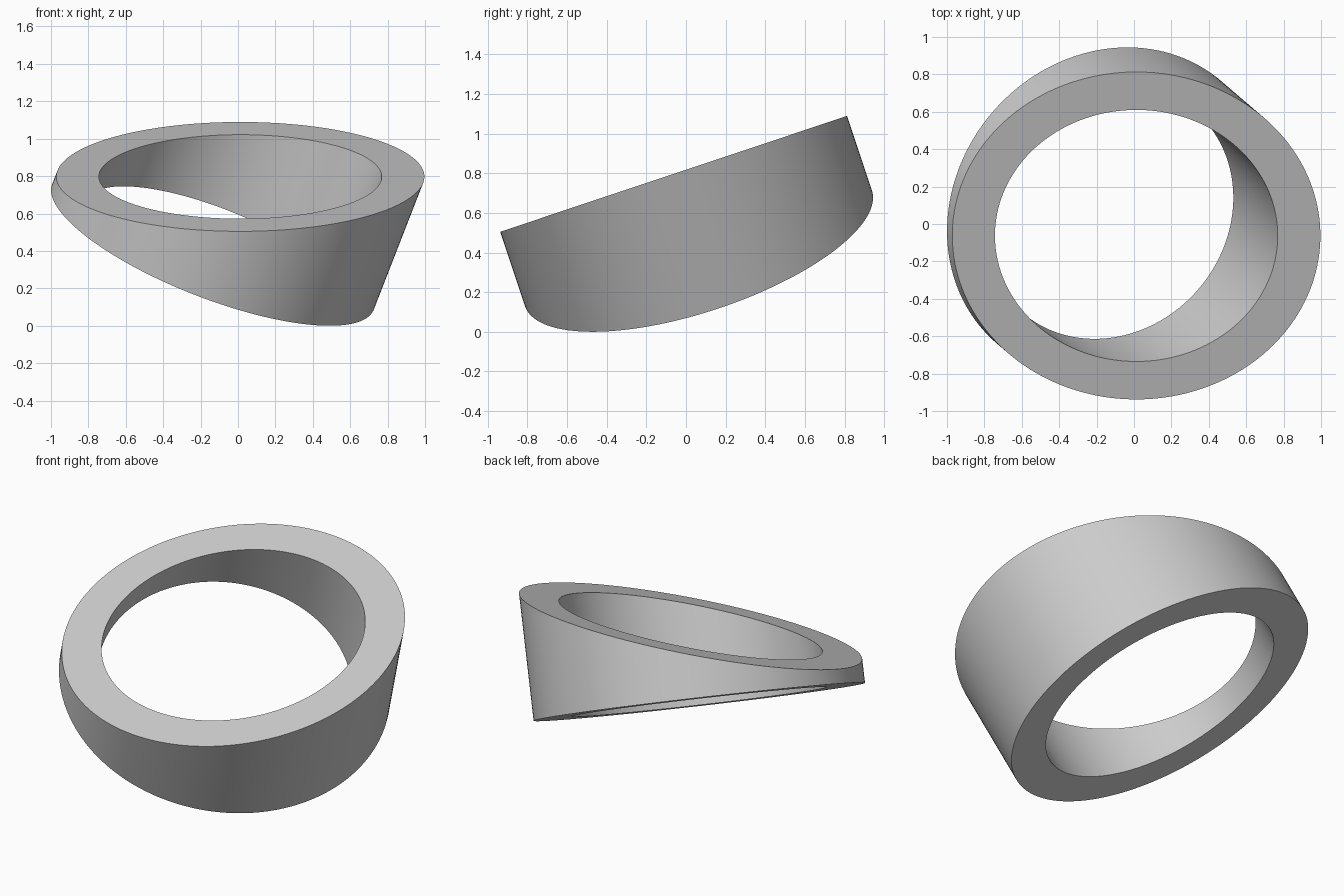
import bpy, bmesh, math
from mathutils import Vector

default_cube = bpy.data.objects.get("Cube")
if default_cube:
    bpy.data.objects.remove(default_cube, do_unlink=True)

SEGMENTS = 160
OUTER, INNER = 0.923, 0.709
axis = Vector((0.39, -0.334, 1.0)).normalized()   # direction of the tube
top_normal = Vector((0, -0.334, 1.0))             # slanted top cut
top_centre = Vector((0.0125, -0.0625, 0.797))
base_centre = top_centre - axis * 0.422           # square cut at the base
side = axis.orthogonal().normalized()
other = axis.cross(side)

# Plain grey finish
grey = bpy.data.materials.new("grey")
grey.use_nodes = True
colour = (0.6, 0.6, 0.6, 1)
grey.diffuse_color = colour
grey.node_tree.nodes["Principled BSDF"].inputs["Base Color"].default_value = colour

bm = bmesh.new()


def ring(radius, slanted):
    """Circle at the base, or the same circle slid along the axis to the top cut."""
    verts = []
    for i in range(SEGMENTS):
        a = math.tau * i / SEGMENTS
        p = base_centre + radius * (math.cos(a) * side + math.sin(a) * other)
        if slanted:
            p += axis * ((top_centre - p).dot(top_normal) / axis.dot(top_normal))
        verts.append(bm.verts.new(p))
    return verts


# Outer wall, slanted top, inner wall and base, joined in a closed loop
loops = [ring(OUTER, False), ring(OUTER, True), ring(INNER, True), ring(INNER, False)]
for k, lower in enumerate(loops):
    upper = loops[(k + 1) % len(loops)]
    for i in range(SEGMENTS):
        j = (i + 1) % SEGMENTS
        bm.faces.new((lower[i], lower[j], upper[j], upper[i]))
bmesh.ops.recalc_face_normals(bm, faces=bm.faces)

mesh = bpy.data.meshes.new("slanted_ring")
bm.to_mesh(mesh)
bm.free()
mesh.materials.append(grey)
slanted_ring = bpy.data.objects.new("slanted_ring", mesh)
bpy.context.collection.objects.link(slanted_ring)

# Smooth walls with crisp rims
bpy.ops.object.select_all(action="DESELECT")
slanted_ring.select_set(True)
bpy.context.view_layer.objects.active = slanted_ring
bpy.ops.object.shade_smooth_by_angle(angle=math.radians(30))
